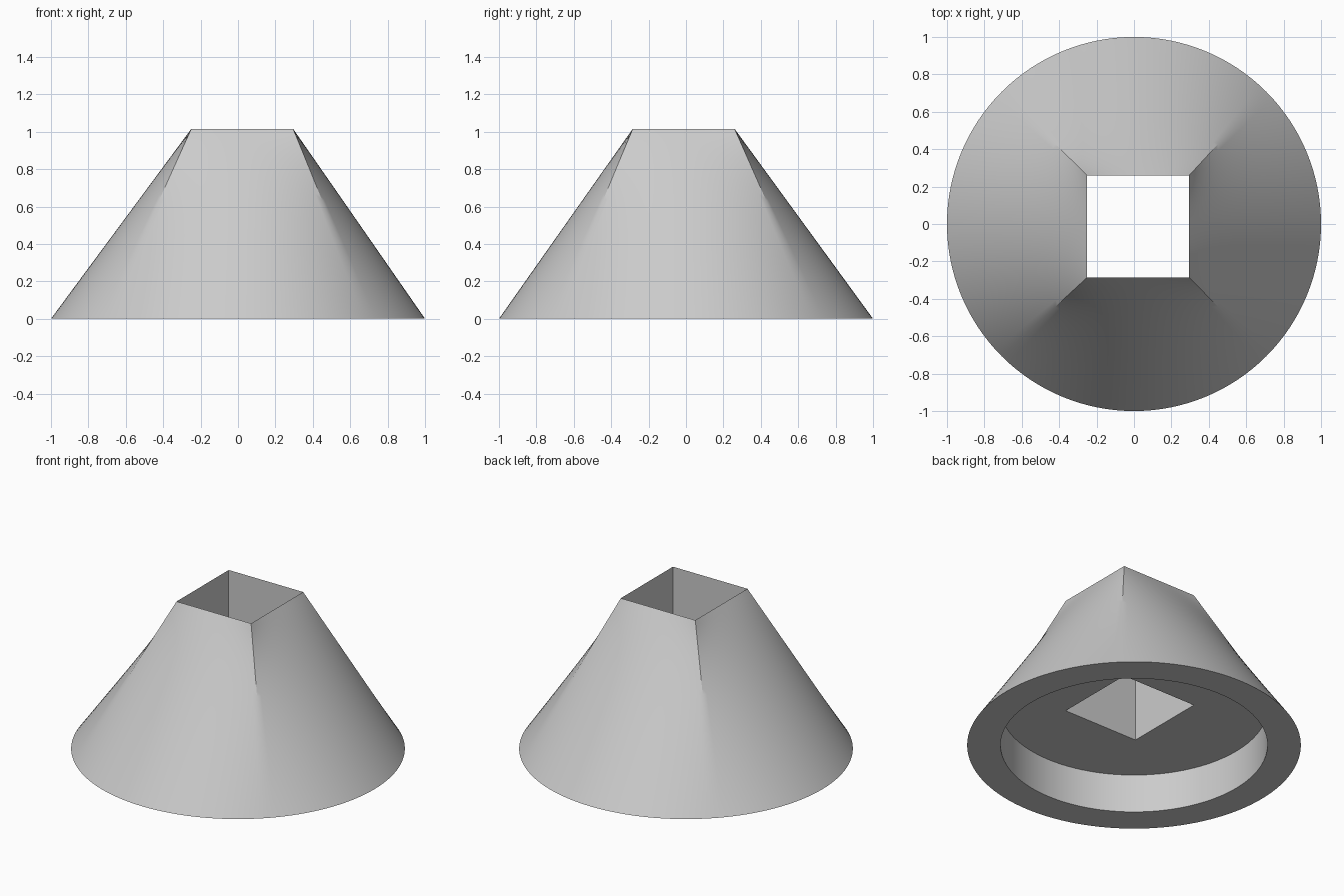
import bpy, bmesh
from math import cos, sin, pi, radians
from mathutils import Vector

cube = bpy.data.objects.get("Cube")
if cube:
    bpy.data.objects.remove(cube)

SEG, ROWS = 128, 32
HEIGHT, RECESS, RECESS_R = 1.015, 0.255, 0.8
HALF, CENTRE = 0.2725, Vector((0.0225, -0.0125, 0))


def circle(radius, z):
    angles = [2 * pi * i / SEG + pi / 4 for i in range(SEG)]
    return [Vector((radius * cos(a), radius * sin(a), z)) for a in angles]


def square(z):
    """Square ring with a point for each circle point, starting at a corner."""
    corners = [Vector((x * HALF, y * HALF, z)) + CENTRE
               for x, y in ((1, 1), (-1, 1), (-1, -1), (1, -1))]
    side = SEG // 4
    return [corners[k].lerp(corners[(k + 1) % 4], i / side)
            for k in range(4) for i in range(side)]


# Rings run down the outer wall, under the rim, into the recess and up the shaft
base, mouth = circle(1, 0), square(HEIGHT)
rings = [[m.lerp(b, r / ROWS) for m, b in zip(mouth, base)] for r in range(ROWS + 1)]
rings += [circle(RECESS_R, 0), circle(RECESS_R, RECESS), square(RECESS)]

bm = bmesh.new()
loops = [[bm.verts.new(p) for p in ring] for ring in rings]
for upper, lower in zip(loops, loops[1:] + loops[:1]):
    for i in range(SEG):
        j = (i + 1) % SEG
        bm.faces.new((upper[i], lower[i], lower[j], upper[j]))
bmesh.ops.recalc_face_normals(bm, faces=bm.faces)

mesh = bpy.data.meshes.new("round_to_square_funnel")
bm.to_mesh(mesh)
bm.free()
funnel = bpy.data.objects.new("round_to_square_funnel", mesh)
bpy.context.collection.objects.link(funnel)

# Plain grey material
grey = bpy.data.materials.new("light_grey")
grey.use_nodes = True
colour = (0.6, 0.6, 0.6, 1)
grey.diffuse_color = colour
grey.node_tree.nodes["Principled BSDF"].inputs["Base Color"].default_value = colour
mesh.materials.append(grey)

# Smooth wall with crisp rims and corner creases
bpy.ops.object.select_all(action="DESELECT")
funnel.select_set(True)
bpy.context.view_layer.objects.active = funnel
bpy.ops.object.shade_smooth_by_angle(angle=radians(30))
